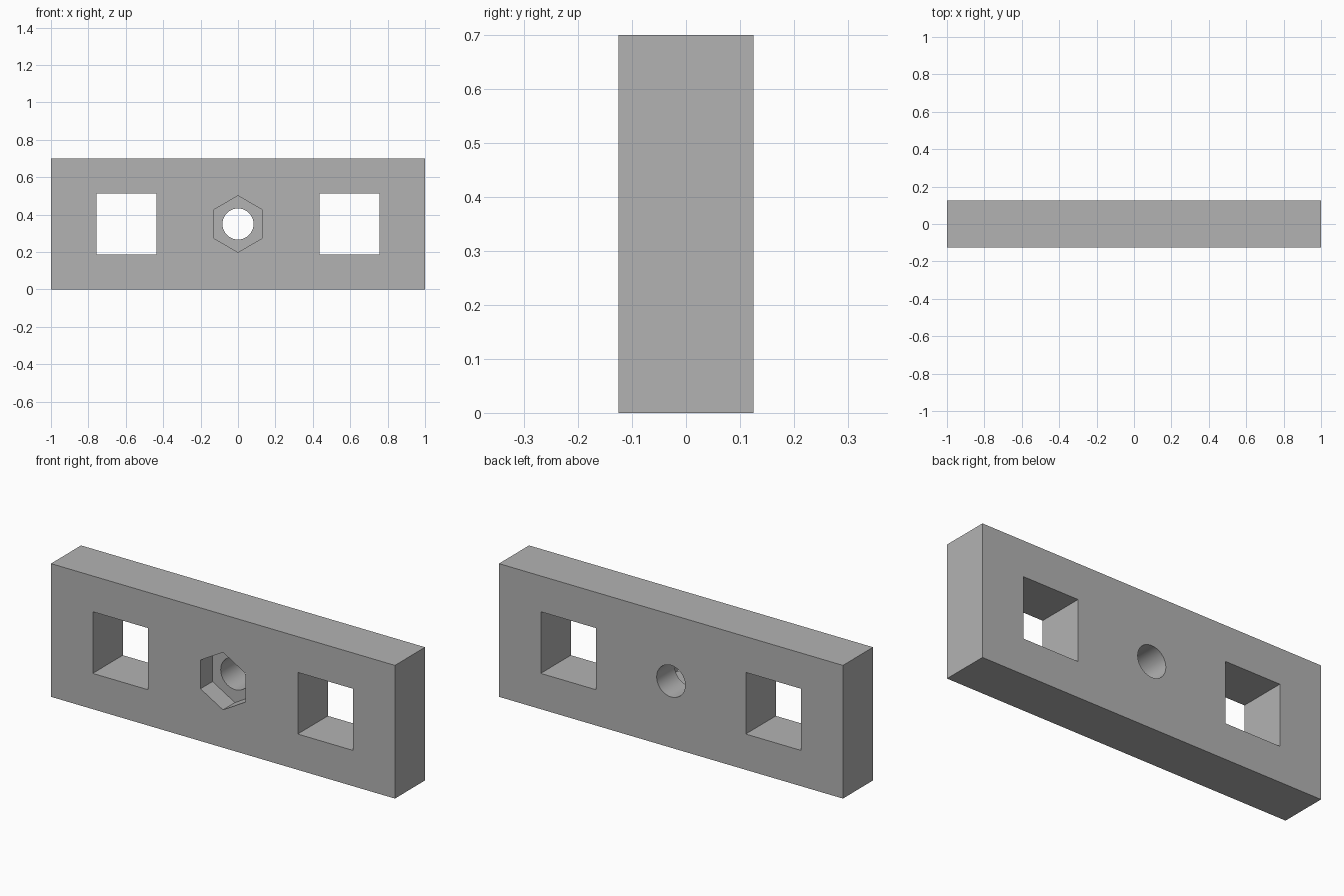
import bpy
import math

if "Cube" in bpy.data.objects:
    bpy.data.objects.remove(bpy.data.objects["Cube"], do_unlink=True)

LENGTH, DEPTH, HEIGHT = 2.0, 0.25, 0.7
MID = HEIGHT / 2
FRONT = -DEPTH / 2

grey = bpy.data.materials.new("plain_grey")
grey.use_nodes = True
grey.diffuse_color = (0.45, 0.45, 0.45, 1)
grey.node_tree.nodes["Principled BSDF"].inputs["Base Color"].default_value = grey.diffuse_color


def box(name, size, location):
    bpy.ops.mesh.primitive_cube_add(size=1, location=location)
    obj = bpy.context.object
    obj.name = name
    obj.scale = size
    bpy.ops.object.transform_apply(location=True, rotation=True, scale=True)
    obj.data.materials.append(grey)
    return obj


def prism(name, sides, radius, depth, y):
    """Upright-vertex prism whose axis runs front to back."""
    bpy.ops.mesh.primitive_cylinder_add(vertices=sides, radius=radius, depth=depth,
                                        location=(0, y, MID),
                                        rotation=(math.pi / 2, 0, 0))
    obj = bpy.context.object
    obj.name = name
    bpy.ops.object.transform_apply(location=True, rotation=True, scale=True)
    obj.data.materials.append(grey)
    return obj


def cut(target, cutter):
    cutter.hide_render = True
    mod = target.modifiers.new(cutter.name, 'BOOLEAN')
    mod.operation = 'DIFFERENCE'
    mod.solver = 'EXACT'
    mod.object = cutter
    bpy.ops.object.select_all(action='DESELECT')
    bpy.context.view_layer.objects.active = target
    target.select_set(True)
    bpy.ops.object.modifier_apply(modifier=mod.name)
    bpy.data.objects.remove(cutter, do_unlink=True)


# Solid bar
plate = box("mounting_plate", (LENGTH, DEPTH, HEIGHT), (0, 0, MID))

# Square windows at both ends
for side, sign in (("left", 1), ("right", -1)):
    cut(plate, box(side + "_window_cutter", (0.322, 1, 0.324), (sign * 0.596, 0, MID)))

# Round bore right through, with a hexagonal nut pocket in the front
cut(plate, prism("bore_cutter", 64, 0.083, 1, 0))
cut(plate, prism("nut_pocket_cutter", 6, 0.151, 0.2, FRONT))

bpy.ops.object.shade_smooth_by_angle(angle=math.radians(30))
